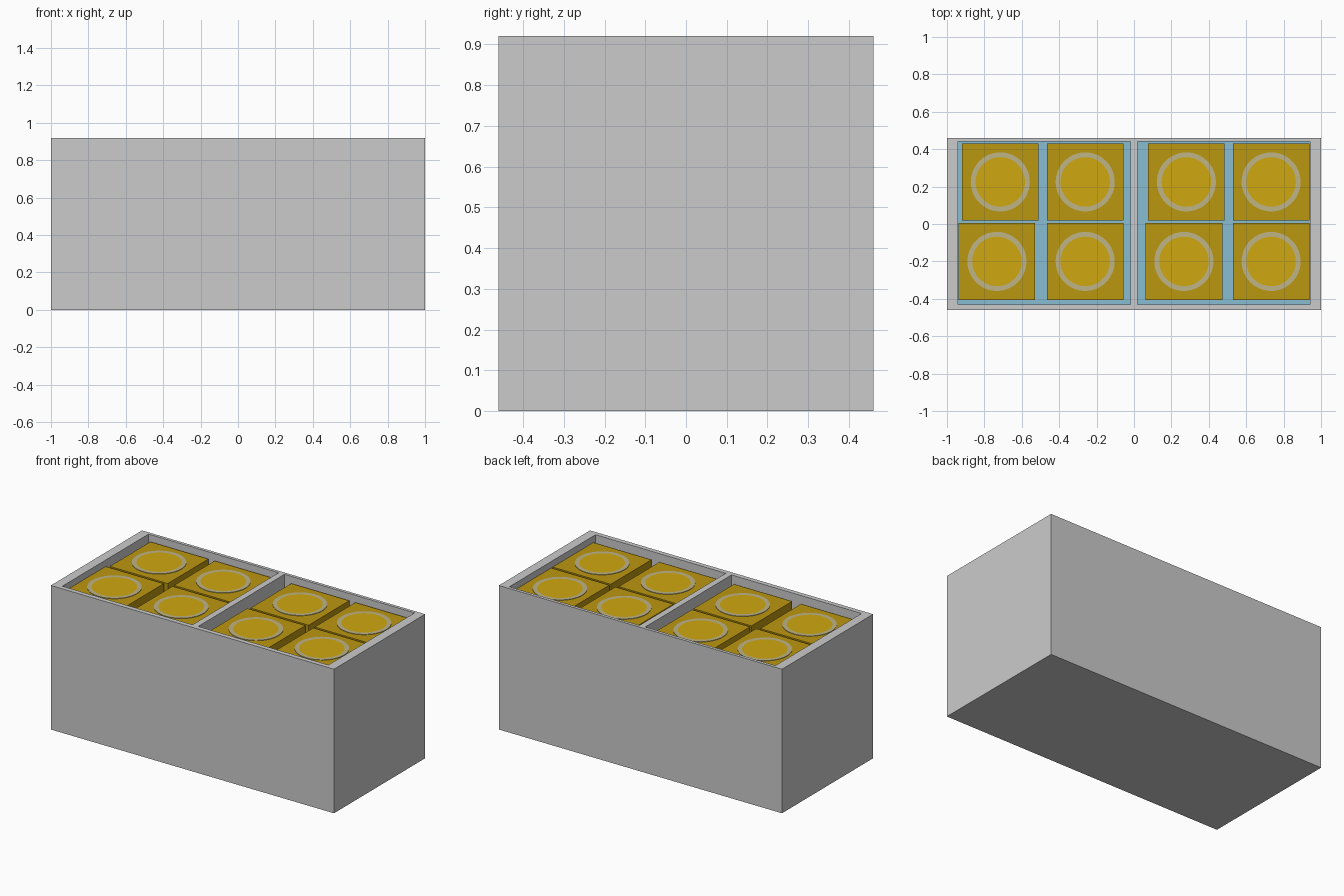
import bpy, bmesh, math
from mathutils import Matrix

if "Cube" in bpy.data.objects:
    bpy.data.objects.remove(bpy.data.objects["Cube"])


def material(name, rgb):
    m = bpy.data.materials.new(name)
    m.diffuse_color = (*rgb, 1)
    m.use_nodes = True
    m.node_tree.nodes["Principled BSDF"].inputs["Base Color"].default_value = m.diffuse_color
    return m


GREY = material("case grey", (0.60, 0.60, 0.60))
BLUE = material("floor blue", (0.25, 0.51, 0.65))
GOLD = material("cell gold", (0.50, 0.31, 0.005))
BRIGHT = material("disc gold", (0.62, 0.39, 0.005))
BEIGE = material("ring beige", (0.52, 0.46, 0.24))


def make_object(name, bm, mat):
    bmesh.ops.recalc_face_normals(bm, faces=bm.faces[:])
    mesh = bpy.data.meshes.new(name)
    bm.to_mesh(mesh)
    bm.free()
    mesh.materials.append(mat)
    ob = bpy.data.objects.new(name, mesh)
    bpy.context.collection.objects.link(ob)
    return ob


def box(name, x0, x1, y0, y1, z0, z1, mat):
    bm = bmesh.new()
    centre = Matrix.Translation(((x0 + x1) / 2, (y0 + y1) / 2, (z0 + z1) / 2))
    size = Matrix.Diagonal((x1 - x0, y1 - y0, z1 - z0, 1))
    bmesh.ops.create_cube(bm, size=1, matrix=centre @ size)
    return make_object(name, bm, mat)


def disc(name, x, y, z, radius, height, mat):
    bm = bmesh.new()
    bmesh.ops.create_cone(bm, cap_ends=True, segments=48, radius1=radius, radius2=radius,
                          depth=height, matrix=Matrix.Translation((x, y, z + height / 2)))
    return make_object(name, bm, mat)


def ring(name, x, y, z, r_in, r_out, height, mat, n=48):
    bm = bmesh.new()
    profile = [(r_in, z), (r_out, z), (r_out, z + height), (r_in, z + height)]
    loops = [[bm.verts.new((x + r * math.cos(2 * math.pi * i / n),
                            y + r * math.sin(2 * math.pi * i / n), h)) for r, h in profile]
             for i in range(n)]
    for i in range(n):
        a, b = loops[i], loops[(i + 1) % n]
        for k in range(4):
            j = (k + 1) % 4
            bm.faces.new((a[k], b[k], b[j], a[j]))
    return make_object(name, bm, mat)


FLOOR, TOP, CELL_TOP, CELL = 0.06, 0.92, 0.88, 0.41

# open case with two compartments and a central divider
case = box("case", -1, 1, -0.46, 0.46, 0, TOP, GREY)
for side, x0, x1 in (("left", -0.94, -0.02), ("right", 0.02, 0.94)):
    cutter = box(side + "_compartment_cutter", x0, x1, -0.43, 0.44, FLOOR, 1.1, GREY)
    cutter.hide_render = True
    cutter.hide_viewport = True
    mod = case.modifiers.new(side + " compartment", 'BOOLEAN')
    mod.operation = 'DIFFERENCE'
    mod.solver = 'EXACT'
    mod.object = cutter
    # blue compartment floor
    box(side + "_floor", x0, x1, -0.43, 0.44, FLOOR - 0.002, FLOOR + 0.004, BLUE)

# square cells with a ring and disc on top: left edges for each row
rows = (("front", -0.405, (-0.938, -0.466, 0.062, 0.528)),
        ("back", 0.02, (-0.92, -0.466, 0.075, 0.528)))
for row, y0, edges in rows:
    for i, x0 in enumerate(edges, 1):
        tag = f"{row}_cell_{i}"
        box(tag, x0, x0 + CELL, y0, y0 + CELL, FLOOR + 0.004, CELL_TOP, GOLD)
        cx, cy = x0 + CELL / 2, y0 + CELL / 2
        ring(tag + "_ring", cx, cy, CELL_TOP, 0.132, 0.158, 0.003, BEIGE)
        disc(tag + "_disc", cx, cy, CELL_TOP, 0.132, 0.003, BRIGHT)
